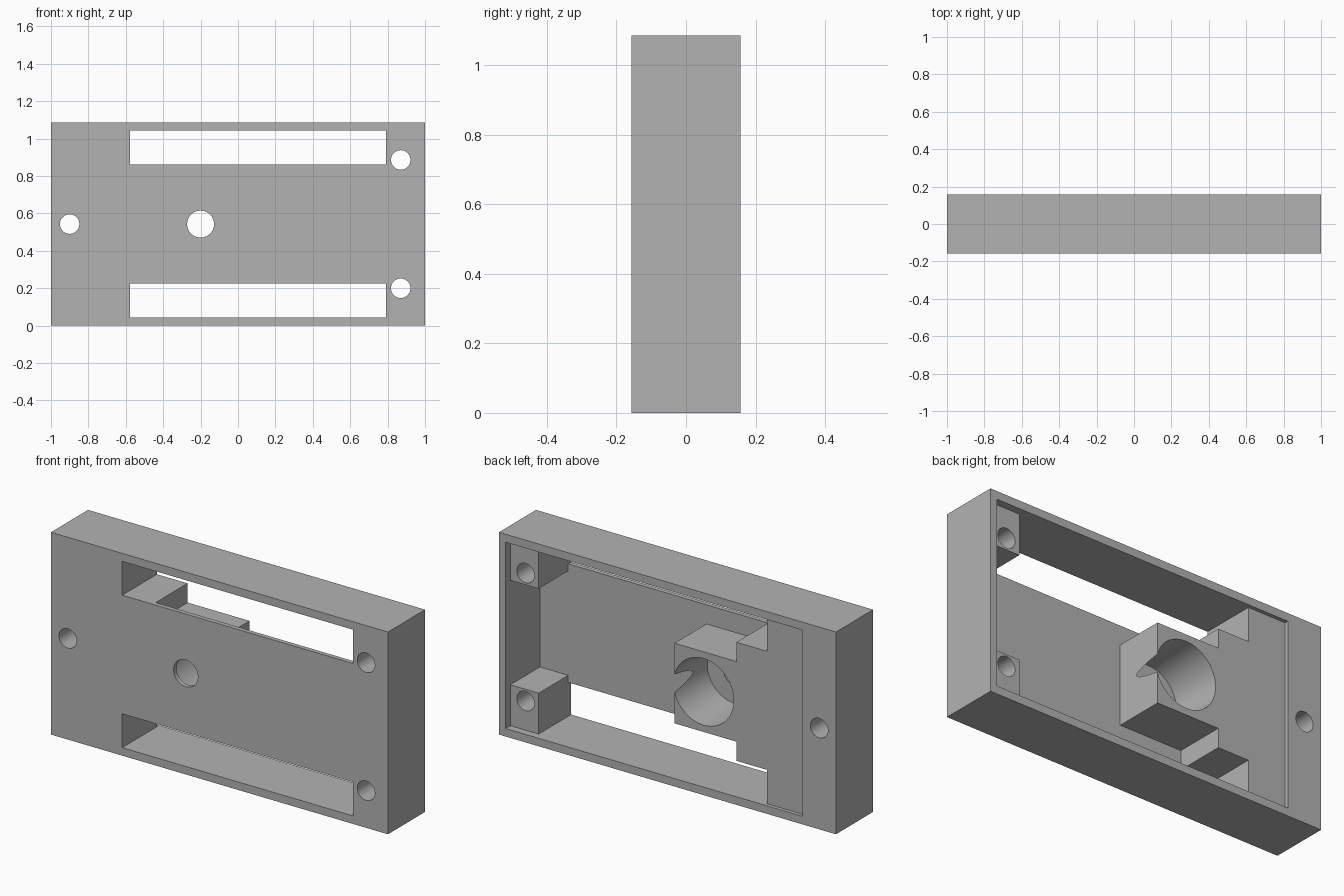
import bpy, bmesh, math

default = bpy.data.objects.get("Cube")
if default:
    bpy.data.objects.remove(default, do_unlink=True)

MID = 0.5425          # mid height, the axis of symmetry
BACK, FRONT = 0.157, -0.157
FLOOR = -0.133        # inner face of the thin front wall
OUT = 0.237           # cutters end outside the body
INNER = 0.4995        # half height of the cavity


def prism(name, outline, y0, y1):
    """Extrude an (x, offset from mid height) outline along y."""
    bm = bmesh.new()
    face = bm.faces.new([bm.verts.new((x, y0, MID + h)) for x, h in outline])
    extruded = bmesh.ops.extrude_face_region(bm, geom=[face])["geom"]
    for v in extruded:
        if isinstance(v, bmesh.types.BMVert):
            v.co.y = y1
    bmesh.ops.recalc_face_normals(bm, faces=bm.faces)
    mesh = bpy.data.meshes.new(name)
    bm.to_mesh(mesh)
    bm.free()
    obj = bpy.data.objects.new(name, mesh)
    bpy.context.collection.objects.link(obj)
    return obj


def block(name, x0, x1, h0, h1, y0, y1):
    return prism(name, [(x0, h0), (x1, h0), (x1, h1), (x0, h1)], y0, y1)


def bore(name, x, h, r_front, r_back, y0, y1):
    bpy.ops.mesh.primitive_cone_add(
        vertices=64, radius1=r_back, radius2=r_front, depth=y1 - y0,
        location=(x, (y0 + y1) / 2, MID + h), rotation=(math.pi / 2, 0, 0))
    obj = bpy.context.object
    obj.name = name
    return obj


# Solid housing
housing = block("housing", -1, 1, -MID, MID, FRONT, BACK)

# Shallow lid recess, and the step down to the screw bosses
cutters = [block("lid_recess", -0.8, 0.96, -INNER, INNER, 0.137, OUT),
           block("boss_recess", 0.792, 0.96, -INNER, INNER, 0.117, OUT)]

# Deep cavity, leaving the stepped platform and two corner bosses
upper = [(0.96, 0.28), (0.792, 0.28), (0.792, INNER), (-0.577, INNER),
         (-0.577, 0.318), (-0.395, 0.318), (-0.395, 0.215), (-0.028, 0.215)]
lower = [(x, -h) for x, h in reversed(upper)]
cutters.append(prism("cavity", upper + lower, FLOOR, OUT))

# Tapered socket in the platform and the small hole at its bottom
cutters.append(bore("socket", -0.2, 0, 0.167, 0.183, FLOOR, OUT))
cutters.append(bore("socket_hole", -0.2, 0, 0.072, 0.072, -0.2, 0))

# Long slots through the front wall, and screw holes
for side in (-1, 1):
    a, b = sorted((side * 0.318, side * INNER))
    cutters.append(block("slot", -0.577, 0.792, a, b, -0.2, 0))
    cutters.append(bore("boss_hole", 0.87, side * 0.343, 0.052, 0.052, -0.2, 0.2))
cutters.append(bore("end_hole", -0.9, 0, 0.052, 0.052, -0.2, 0.2))

# Apply every cut in turn
bpy.ops.object.select_all(action="DESELECT")
bpy.context.view_layer.objects.active = housing
housing.select_set(True)
for cutter in cutters:
    cutter.hide_render = True
    cut = housing.modifiers.new("cut", "BOOLEAN")
    cut.operation = "DIFFERENCE"
    cut.solver = "EXACT"
    cut.object = cutter
    bpy.ops.object.modifier_apply(modifier=cut.name)
    bpy.data.objects.remove(cutter, do_unlink=True)

# Plain grey finish
grey = bpy.data.materials.new("grey")
grey.use_nodes = True
colour = (0.45, 0.45, 0.45, 1)
grey.diffuse_color = colour
grey.node_tree.nodes["Principled BSDF"].inputs["Base Color"].default_value = colour
housing.data.materials.clear()
housing.data.materials.append(grey)
bpy.ops.object.shade_smooth_by_angle(angle=math.radians(30))
